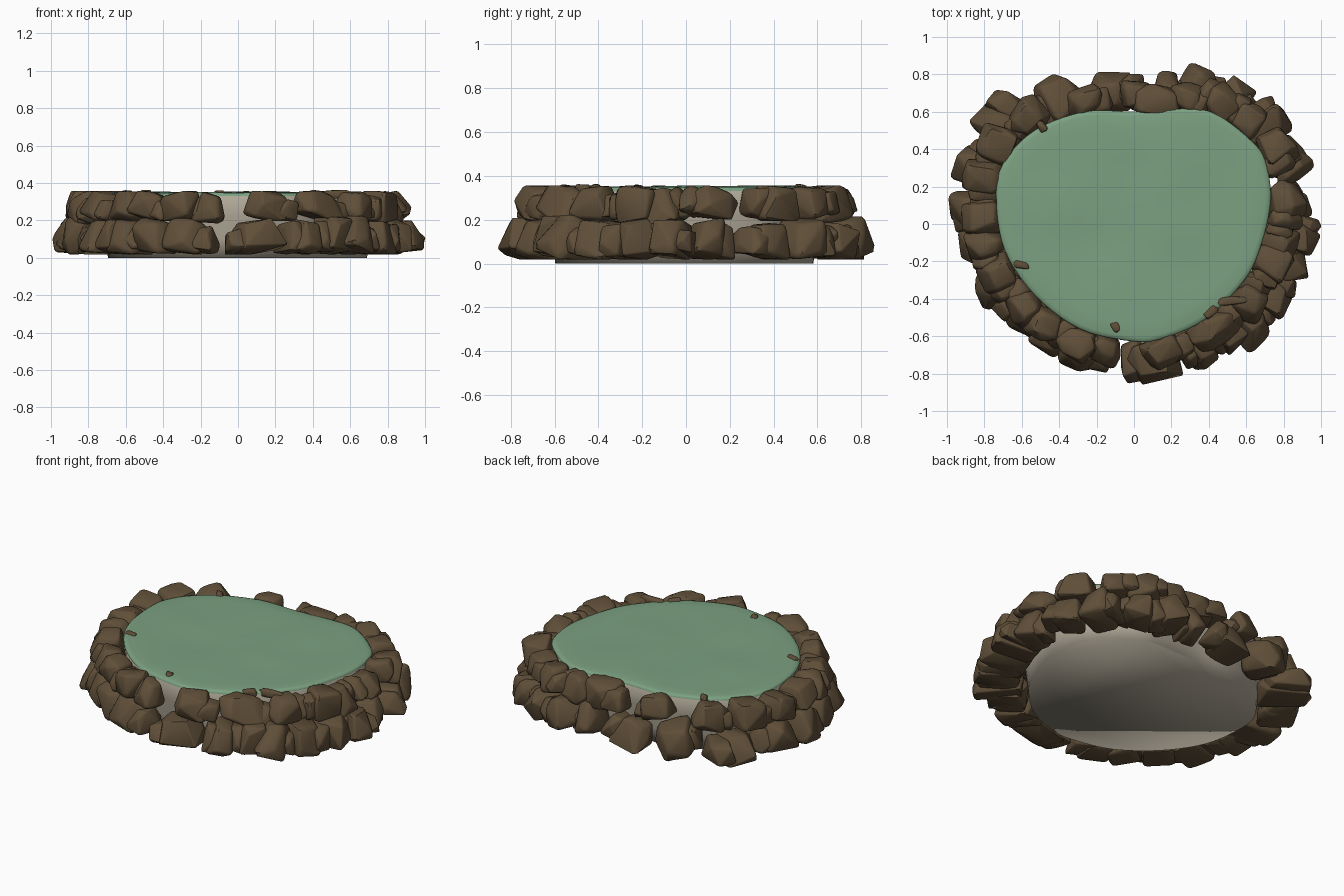
import bpy, bmesh, math, random
from mathutils import Vector, Matrix, noise

random.seed(11)
cube = bpy.data.objects.get("Cube")
if cube:
    bpy.data.objects.remove(cube)


def material(name, rgb):
    m = bpy.data.materials.new(name)
    m.use_nodes = True
    m.diffuse_color = (*rgb, 1)
    bsdf = m.node_tree.nodes["Principled BSDF"]
    bsdf.inputs["Base Color"].default_value = (*rgb, 1)
    bsdf.inputs["Roughness"].default_value = 0.8
    return m


brown = material("brown_stone", (0.115, 0.077, 0.040))
beige = material("beige_concrete", (0.43, 0.39, 0.31))
green = material("green_water", (0.20, 0.355, 0.22))


def add_object(name, bm, mat, angle):
    mesh = bpy.data.meshes.new(name)
    bmesh.ops.recalc_face_normals(bm, faces=bm.faces)
    bm.to_mesh(mesh)
    bm.free()
    mesh.materials.append(mat)
    ob = bpy.data.objects.new(name, mesh)
    bpy.context.collection.objects.link(ob)
    bpy.ops.object.select_all(action="DESELECT")
    ob.select_set(True)
    bpy.context.view_layer.objects.active = ob
    bpy.ops.object.shade_smooth_by_angle(angle=math.radians(angle))


# Pond outline, smoothed into a closed curve
knots = [(-.26, .60), (0, .60), (.3, .615), (.45, .58), (.62, .45), (.70, .34),
         (.73, .13), (.68, -.11), (.59, -.3), (.38, -.51), (.14, -.615),
         (-.02, -.625), (-.29, -.56), (-.53, -.38), (-.69, -.14),
         (-.735, .13), (-.70, .32), (-.53, .5)]


def smooth_loop(points, steps):
    pts = [Vector(p) for p in points]
    out = []
    for i in range(len(pts)):
        a, b, c, d = (pts[(i + k) % len(pts)] for k in (-1, 0, 1, 2))
        for s in range(steps):
            t = s / steps
            out.append(b + (c - a) * t / 2 + (a * 2 - b * 5 + c * 4 - d) * t * t / 2
                       + (b * 3 - a - c * 3 + d) * t ** 3 / 2)
    return out


outline = smooth_loop(knots, 5)


def loft(rings, ripple=0):
    """Stack scaled copies of the outline, given as (scale, height)."""
    bm = bmesh.new()
    loops = []
    for s, z in rings:
        loops.append([bm.verts.new((p.x * s, p.y * s, z + ripple * (1 - s ** 4)
                      * noise.noise(Vector((p.x * s * 3, p.y * s * 3, 0)))))
                      for p in outline])
    n = len(outline)
    for a, b in zip(loops, loops[1:]):
        for i in range(n):
            bm.faces.new((a[i], a[(i + 1) % n], b[(i + 1) % n], b[i]))
    return bm, loops


# Basin wall with a closed floor
bm, loops = loft([(.945, 0), (.965, .1), (.985, .22), (.998, .33), (.985, .338)])
bm.faces.new(loops[0])
add_object("basin", bm, beige, 180)

# Water surface, rounded down over the rim
bm, loops = loft([(1.002, .33), (1.0, .338), (.99, .345), (.96, .349), (.85, .35),
                  (.7, .35), (.55, .35), (.4, .35), (.2, .35)], .012)
bm.faces.new(loops[-1])
add_object("water", bm, green, 180)


# Rocks
def rim_radius(angle):
    ray = Vector((math.cos(angle), math.sin(angle)))
    return max(outline, key=lambda p: p.normalized().dot(ray)).length


def add_chunk(bm, size, centre, taper):
    """A faceted stone: the hull of a jittered box with bulging sides."""
    part = bmesh.new()
    rnd = random.uniform
    for z in (-1, 1):
        k = taper if z > 0 else 1
        for x in (-1, 1):
            for y in (-1, 1):
                part.verts.new((x * k * rnd(.6, 1), y * k * rnd(.6, 1), z * rnd(.65, 1)))
    for axis in range(3):
        for sign in (-1, 1):
            v = Vector([rnd(-.6, .6) for _ in range(3)])
            v[axis] = sign * rnd(.9, 1.05)
            part.verts.new(v)
    hull = bmesh.ops.convex_hull(part, input=part.verts)
    loose = {v for v in hull["geom_interior"] if isinstance(v, bmesh.types.BMVert)}
    bmesh.ops.delete(part, geom=list(loose), context="VERTS")
    for v in part.verts:
        v.co = Vector(c * s / 2 for c, s in zip(v.co, size)) + Vector(centre)
    bmesh.ops.dissolve_limit(part, angle_limit=math.radians(12),
                             verts=part.verts, edges=part.edges)
    bmesh.ops.bevel(part, geom=part.edges[:], offset=min(size) * .07, segments=2,
                    profile=.5, affect="EDGES", clamp_overlap=True)
    temp = bpy.data.meshes.new("chunk")
    part.to_mesh(temp)
    part.free()
    bm.from_mesh(temp)
    bpy.data.meshes.remove(temp)


def add_rock(name, degrees, width, reach, bottom, top):
    rnd = random.uniform
    bm = bmesh.new()
    height = top - bottom
    depth = reach + .025
    taper = rnd(.5, .9)
    # a split stone: a main body and a smaller shoulder with a crack between
    side = random.choice((-1, 1))
    add_chunk(bm, (depth, width * .84, height * 1.05), (0, side * width * .08, 0), taper)
    add_chunk(bm, (depth * rnd(.7, .95), width * .5, height * rnd(.65, .95)),
              (rnd(-.03, .02), -side * width * .25, -height * .05), taper)
    a = math.radians(degrees)
    r = rim_radius(a) + reach - depth / 2
    bm.transform(Matrix.Translation((r * math.cos(a), r * math.sin(a), (top + bottom) / 2))
                 @ Matrix.Rotation(a + rnd(-.25, .25), 4, "Z")
                 @ Matrix.Rotation(rnd(-.3, .3), 4, "X")
                 @ Matrix.Rotation(rnd(-.15, .05), 4, "Y"))
    # keep each stone within its course
    for v in bm.verts:
        v.co.z = min(max(v.co.z, bottom), top)
    add_object(name, bm, brown, 36)


# Lower course: (bearing in degrees, width, reach beyond the rim)
lower = [(-84, .34, .22), (-63, .2, .24), (-50, .24, .24), (-39, .25, .3), (-26, .25, .29),
         (-14, .25, .28), (-3, .23, .29), (8, .21, .22), (23, .25, .23), (38, .24, .26),
         (50, .25, .23), (63, .26, .24), (75, .17, .2), (98, .3, .21), (122, .28, .23),
         (142, .32, .31), (158, .27, .25), (176, .25, .28), (-172, .25, .24),
         (-157, .28, .24), (-143, .28, .22), (-128, .29, .22), (-111, .32, .21)]
# Upper course: (bearing, width), reaching further at the two ends
upper = [(-75, .29), (-50, .38), (-32, .27), (-17, .25), (-6, .2), (7, .27), (27, .26),
         (44, .23), (55, .27), (66, .24), (82, .34), (109, .25), (136, .26), (152, .27),
         (164, .24), (176, .23), (-170, .24), (-158, .26), (-144, .28), (-130, .27),
         (-117, .25), (-104, .23)]
for bearing, width, reach in lower:
    add_rock("lower_rock", bearing, width, reach, .018, random.uniform(.195, .225))
for bearing, width in upper:
    reach = .15 + .05 * math.cos(math.radians(bearing)) ** 2
    add_rock("upper_rock", bearing, width, reach, random.uniform(.175, .205), .356)

# Small stone tips breaking the water near the rim
for x, y, length, turn in [(-.1, -.55, .07, 2), (.41, -.47, .09, .6), (.53, -.41, .2, .1),
                           (-.6, -.22, .1, -.2), (-.49, .52, .08, -1)]:
    bm = bmesh.new()
    add_chunk(bm, (length, .05, .05), (0, 0, 0), .8)
    bm.transform(Matrix.Translation((x, y, .338)) @ Matrix.Rotation(turn, 4, "Z"))
    add_object("water_stone", bm, brown, 36)
